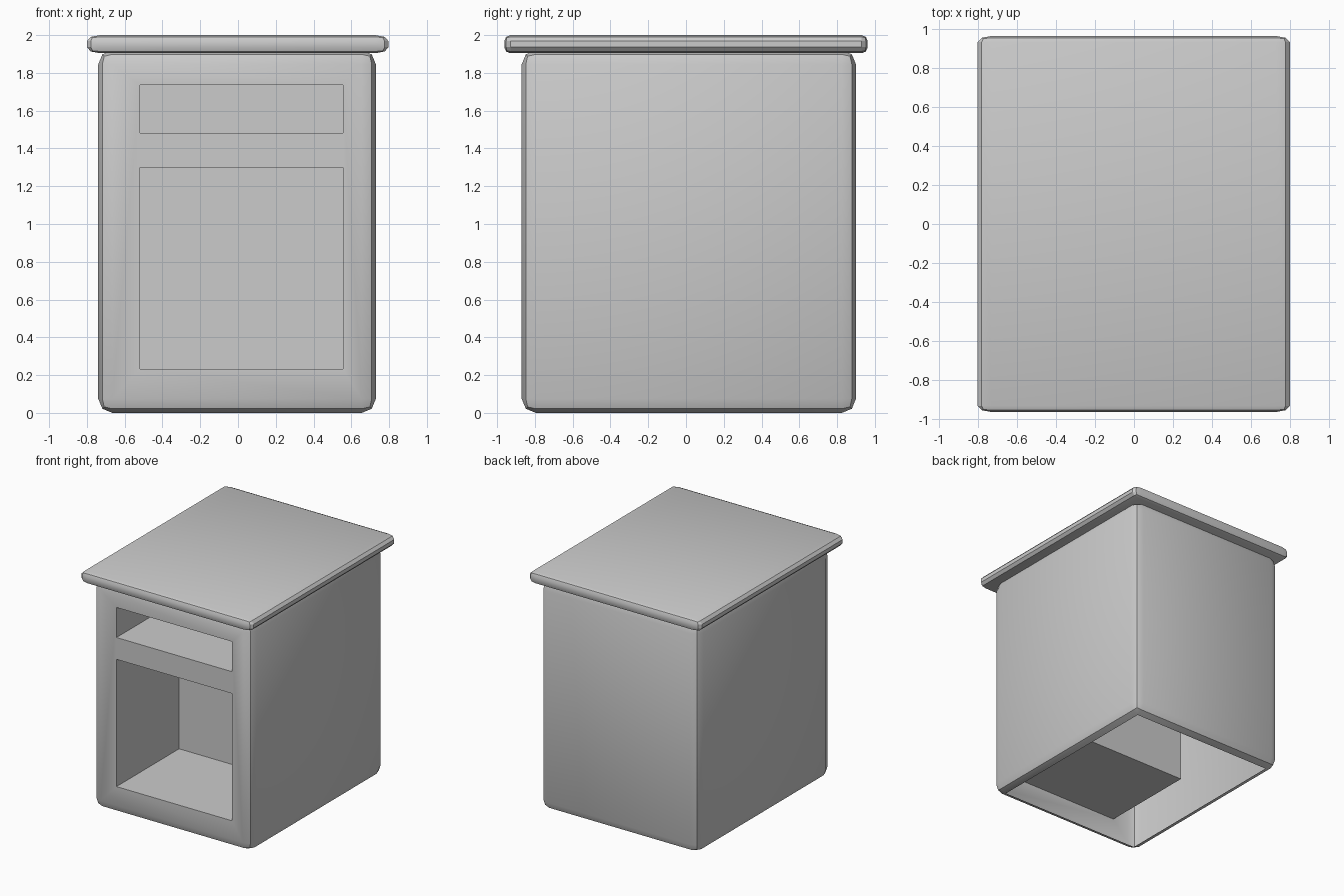
import bpy, bmesh
from mathutils import Vector

if "Cube" in bpy.data.objects:
    bpy.data.objects.remove(bpy.data.objects["Cube"])


def rounded_box(name, lo, hi, radius=0.0, stretch=(1, 1, 1)):
    """Box between two corners, two-segment bevel; stretch widens the bevel per axis."""
    lo, hi, s = Vector(lo), Vector(hi), Vector(stretch)
    size, centre = hi - lo, (lo + hi) / 2
    bm = bmesh.new()
    bmesh.ops.create_cube(bm, size=1)
    bmesh.ops.scale(bm, vec=[a / b for a, b in zip(size, s)], verts=bm.verts)
    if radius:
        bmesh.ops.bevel(bm, geom=bm.edges[:], offset=radius, offset_type='OFFSET',
                        segments=2, profile=0.5, affect='EDGES')
    bmesh.ops.scale(bm, vec=s, verts=bm.verts)
    bmesh.ops.translate(bm, vec=centre, verts=bm.verts)
    mesh = bpy.data.meshes.new(name)
    bm.to_mesh(mesh)
    bm.free()
    obj = bpy.data.objects.new(name, mesh)
    bpy.context.collection.objects.link(obj)
    return obj


def activate(obj):
    bpy.ops.object.select_all(action='DESELECT')
    obj.select_set(True)
    bpy.context.view_layer.objects.active = obj


# Cabinet body and overhanging top board
body = rounded_box("cabinet_body", (-0.74, -0.87, 0), (0.73, 0.90, 1.92), 0.075)
top = rounded_box("top_board", (-0.80, -0.962, 1.904), (0.797, 0.962, 2.0), 0.032, (2.2, 1, 1))

# Drawer slot and lower cupboard recess, cut in from the front
for label, z0, z1 in (("drawer_slot", 1.483, 1.735), ("cupboard_recess", 0.233, 1.30)):
    cutter = rounded_box(label + "_cutter", (-0.518, -1.2, z0), (0.555, -0.04, z1))
    cutter.hide_render = True
    activate(body)
    cut = body.modifiers.new(label, 'BOOLEAN')
    cut.operation = 'DIFFERENCE'
    cut.solver = 'EXACT'
    cut.object = cutter
    bpy.ops.object.modifier_apply(modifier=cut.name)
    bpy.data.objects.remove(cutter)

# Open underside
bm = bmesh.new()
bm.from_mesh(body.data)
bottom = [f for f in bm.faces if f.calc_center_median().z < 0.001]
bmesh.ops.delete(bm, geom=bottom, context='FACES')
bm.to_mesh(body.data)
bm.free()

for obj in (body, top):
    activate(obj)
    bpy.ops.object.shade_smooth_by_angle()
